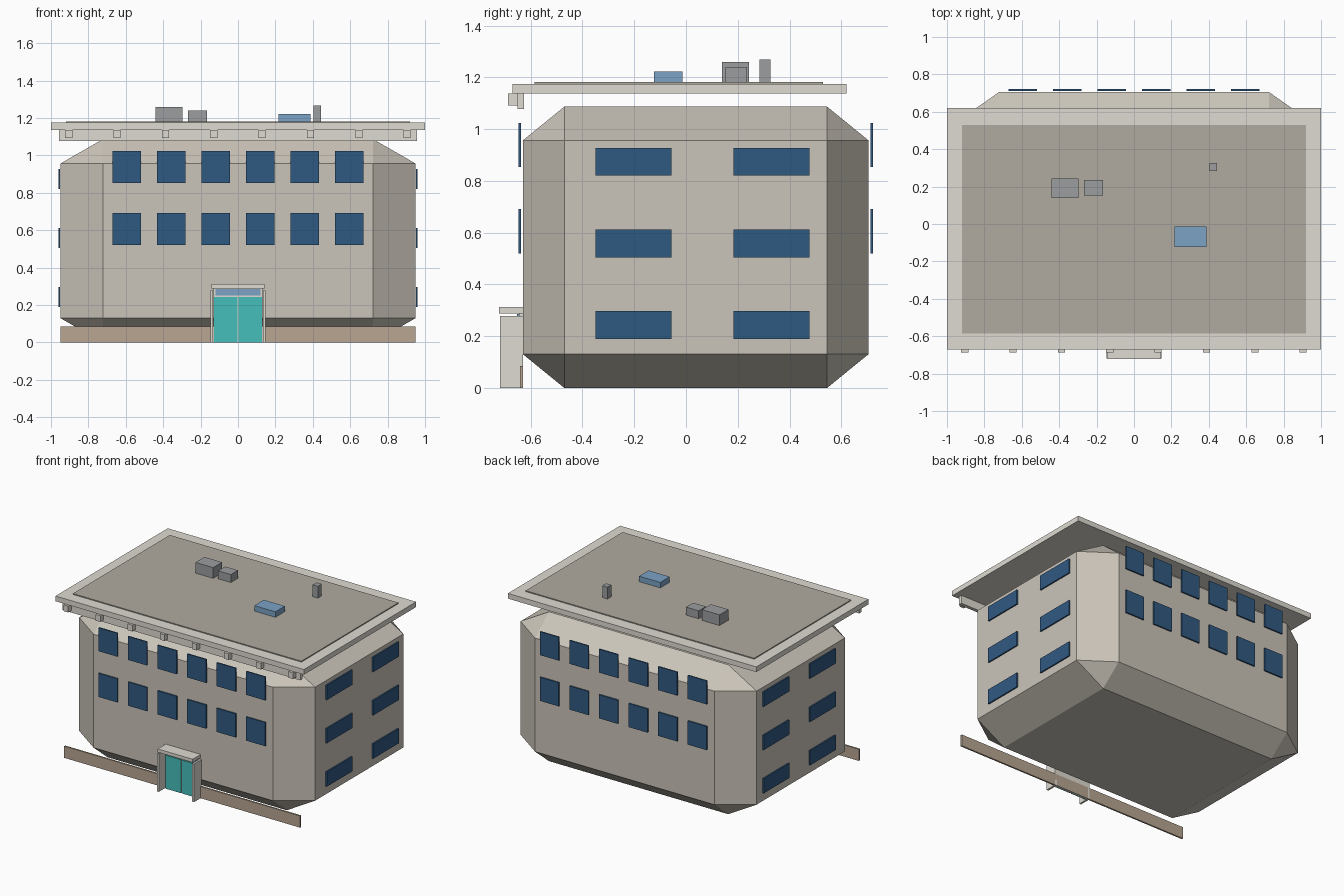
import bpy, bmesh

if "Cube" in bpy.data.objects:
    bpy.data.objects.remove(bpy.data.objects["Cube"])


def material(name, r, g, b):
    m = bpy.data.materials.new(name)
    m.diffuse_color = (r, g, b, 1)
    m.use_nodes = True
    m.node_tree.nodes["Principled BSDF"].inputs["Base Color"].default_value = m.diffuse_color
    return m


WALL = material("wall_stone", 0.60, 0.56, 0.49)
TRIM = material("pale_trim", 0.74, 0.71, 0.65)
ROOF = material("roof_felt", 0.44, 0.41, 0.35)
PLINTH = material("plinth_tan", 0.48, 0.38, 0.29)
GLASS = material("dark_glass", 0.03, 0.10, 0.22)
SKY = material("light_glass", 0.20, 0.36, 0.56)
DOOR = material("teal_door", 0.06, 0.52, 0.50)
METAL = material("grey_metal", 0.33, 0.34, 0.35)


def box(name, x, y, z, mat, chamfer=0):
    """Box from (min, max) ranges; chamfer is a fraction of each side."""
    bm = bmesh.new()
    bmesh.ops.create_cube(bm, size=1)
    if chamfer:
        bmesh.ops.bevel(bm, geom=bm.edges[:], offset=chamfer, segments=1,
                        affect='EDGES', offset_type='OFFSET')
    bmesh.ops.scale(bm, vec=(x[1] - x[0], y[1] - y[0], z[1] - z[0]), verts=bm.verts)
    bmesh.ops.translate(bm, vec=(sum(x) / 2, sum(y) / 2, sum(z) / 2), verts=bm.verts)
    mesh = bpy.data.meshes.new(name)
    bm.to_mesh(mesh)
    bm.free()
    mesh.materials.append(mat)
    obj = bpy.data.objects.new(name, mesh)
    bpy.context.collection.objects.link(obj)
    return obj


# Main block with chamfered edges, and the front plinth
box("building_body", (-0.95, 0.95), (-0.63, 0.705), (0, 1.087), WALL, 0.12)
box("front_plinth", (-0.95, 0.95), (-0.642, -0.63), (0, 0.085), PLINTH)

# Roof slab and its raised inner panel
box("roof_slab", (-1, 1), (-0.67, 0.62), (1.137, 1.175), TRIM)
box("roof_panel", (-0.92, 0.92), (-0.585, 0.53), (1.17, 1.182), ROOF)

# Front cornice and brackets
box("cornice", (-0.957, 0.957), (-0.65, -0.625), (1.077, 1.137), TRIM)
for i in range(8):
    cx = -0.905 + i * 0.2585
    box("cornice_bracket", (cx - 0.019, cx + 0.019), (-0.687, -0.65), (1.092, 1.137), TRIM)

# Front and back windows
for y in ((-0.647, -0.637), (0.712, 0.722)):
    for z in ((0.52, 0.692), (0.853, 1.024)):
        for i in range(6):
            cx = (i - 2.5) * 0.238
            box("window", (cx - 0.076, cx + 0.076), y, z, GLASS)

# Side windows
for x in ((-0.961, -0.951), (0.951, 0.961)):
    for z0 in (0.19, 0.505, 0.82):
        for y0 in (-0.35, 0.184):
            box("side_window", x, (y0, y0 + 0.294), (z0, z0 + 0.107), GLASS)

# Entrance: double doors, transom, side fins and canopy
box("door_frame", (-0.132, 0.132), (-0.645, -0.63), (0, 0.288), TRIM)
for x in ((-0.129, -0.004), (0.004, 0.129)):
    box("door_leaf", x, (-0.652, -0.645), (0, 0.243), DOOR)
box("door_transom", (-0.121, 0.121), (-0.652, -0.645), (0.25, 0.286), SKY)
for x in ((-0.148, -0.134), (0.134, 0.148)):
    box("entrance_fin", x, (-0.718, -0.63), (0, 0.278), TRIM)
box("entrance_canopy", (-0.141, 0.141), (-0.722, -0.63), (0.288, 0.312), TRIM)

# Rooftop equipment
box("vent_unit_large", (-0.44, -0.298), (0.14, 0.243), (1.18, 1.26), METAL)
box("vent_unit_small", (-0.267, -0.165), (0.153, 0.235), (1.18, 1.24), METAL)
box("roof_skylight", (0.217, 0.387), (-0.123, -0.014), (1.18, 1.222), SKY)
box("chimney", (0.403, 0.445), (0.283, 0.327), (1.18, 1.268), METAL)
